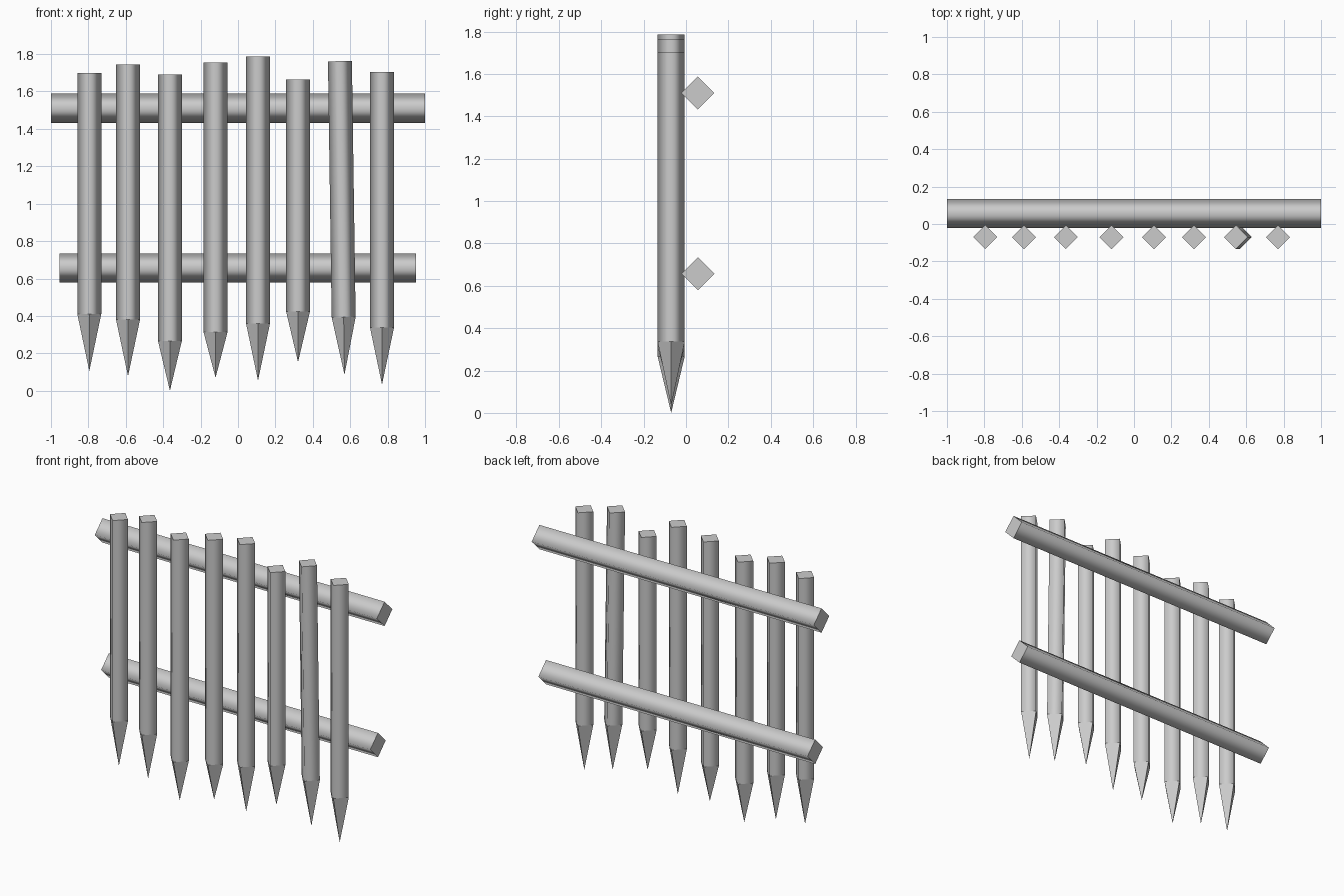
import bpy
import bmesh
from math import cos, sin, pi
from mathutils import Vector

cube = bpy.data.objects.get("Cube")
if cube:
    bpy.data.objects.remove(cube, do_unlink=True)

grey = bpy.data.materials.new("plain grey")
grey.use_nodes = True
grey.diffuse_color = (0.6, 0.6, 0.6, 1)
grey.node_tree.nodes["Principled BSDF"].inputs["Base Color"].default_value = (0.6, 0.6, 0.6, 1)


def square_bar(name, start, end, radius, tip=None):
    """Square bar set on its corner, softly shaded along its length, with an optional pointed end."""
    start, end = Vector(start), Vector(end)
    axis = (end - start).normalized()
    side = Vector((0, 1, 0))
    up = axis.cross(side)
    bm = bmesh.new()

    def ring(centre):
        return [bm.verts.new(centre + radius * (cos(k * pi / 2) * side + sin(k * pi / 2) * up))
                for k in range(4)]

    a, b = ring(start), ring(end)
    bm.faces.new(a)
    apex = bm.verts.new(tip) if tip else None
    if not apex:
        bm.faces.new(b)
    for k in range(4):
        n = (k + 1) % 4
        bm.faces.new((a[k], a[n], b[n], b[k])).smooth = True
        if apex:
            bm.faces.new((b[k], b[n], apex))
    bmesh.ops.recalc_face_normals(bm, faces=bm.faces)
    mesh = bpy.data.meshes.new(name)
    bm.to_mesh(mesh)
    bm.free()
    mesh.materials.append(grey)
    obj = bpy.data.objects.new(name, mesh)
    bpy.context.collection.objects.link(obj)
    return obj


# Horizontal rails behind the pickets
RAIL_Y, RAIL_R = 0.056, 0.078
square_bar("upper_rail", (-1, RAIL_Y, 1.51), (1, RAIL_Y, 1.51), RAIL_R)
square_bar("lower_rail", (-0.955, RAIL_Y, 0.657), (0.953, RAIL_Y, 0.657), RAIL_R)

# Pickets: x, top, shoulder, point, sideways lean
PICKET_Y, PICKET_R = -0.07, 0.064
pickets = [
    (-0.795, 1.70, 0.41, 0.105, 0),
    (-0.588, 1.743, 0.38, 0.078, 0),
    (-0.364, 1.69, 0.267, 0, 0),
    (-0.12, 1.754, 0.313, 0.07, 0),
    (0.107, 1.787, 0.36, 0.054, 0),
    (0.321, 1.665, 0.425, 0.153, 0),
    (0.545, 1.762, 0.393, 0.086, 0.0145),
    (0.77, 1.703, 0.337, 0.033, 0),
]
for i, (x, top, shoulder, point, lean) in enumerate(pickets, 1):
    def at(z):
        return (x + lean * (top - z), PICKET_Y, z)
    square_bar(f"picket_{i}", at(top), at(shoulder), PICKET_R, at(point))
